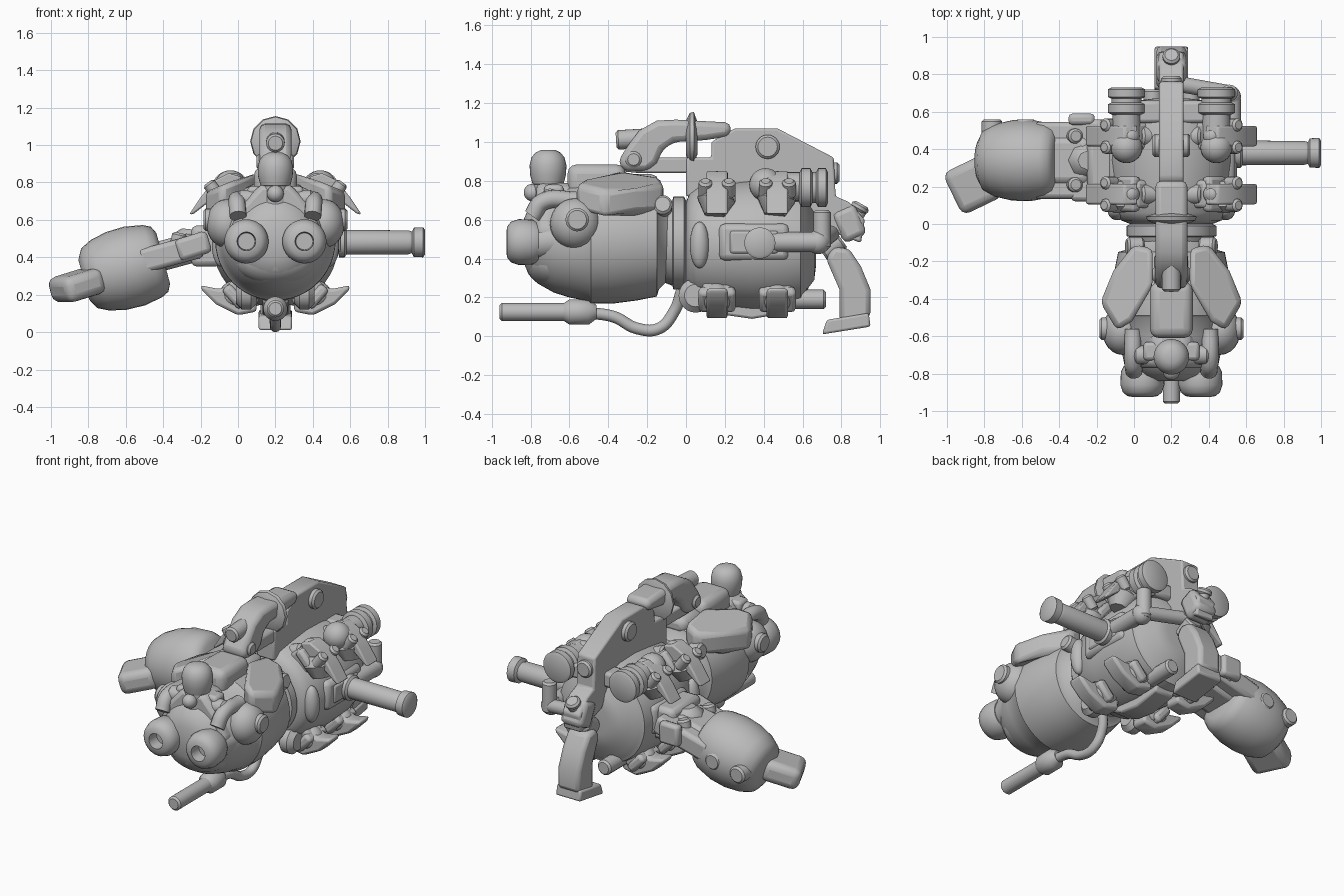
import bpy, bmesh, math
from mathutils import Vector, Matrix

cube = bpy.data.objects.get("Cube")
if cube:
    bpy.data.objects.remove(cube)

grey = bpy.data.materials.new("warm grey")
grey.use_nodes = True
grey.diffuse_color = (0.5, 0.5, 0.5, 1)
grey.node_tree.nodes["Principled BSDF"].inputs["Base Color"].default_value = (0.5, 0.5, 0.5, 1)
CX = 0.2  # the main body's centre plane; every x below is measured from it
SIDES = (("left", 1), ("right", -1))


def finish(name, bm, bevel=0.0, place=None, segments=2):
    bmesh.ops.recalc_face_normals(bm, faces=bm.faces)
    if place:
        bm.transform(place)
    bm.transform(Matrix.Translation((CX, 0, 0)))
    me = bpy.data.meshes.new(name)
    bm.to_mesh(me)
    bm.free()
    ob = bpy.data.objects.new(name, me)
    bpy.context.collection.objects.link(ob)
    me.materials.append(grey)
    if bevel:
        mod = ob.modifiers.new("rounding", "BEVEL")
        mod.width, mod.segments, mod.limit_method = bevel, segments, "ANGLE"
    bpy.ops.object.select_all(action="DESELECT")
    ob.select_set(True)
    bpy.context.view_layer.objects.active = ob
    bpy.ops.object.shade_smooth_by_angle(angle=math.radians(38))
    return ob


def aim(origin, axis):
    return Matrix.Translation(origin) @ Vector(axis).to_track_quat("Z", "Y").to_matrix().to_4x4()


def lathe(name, profile, origin, axis, steps=32):
    """Spin (distance along axis, radius) pairs around the axis."""
    bm = bmesh.new()
    rings = []
    for h, r in profile:
        rings.append([bm.verts.new((r * math.cos(math.tau * i / steps),
                                    r * math.sin(math.tau * i / steps), h)) for i in range(steps)])
    for a, b in zip(rings, rings[1:]):
        for i in range(steps):
            j = (i + 1) % steps
            bm.faces.new((a[i], a[j], b[j], b[i]))
    bm.faces.new(rings[0])
    bm.faces.new(rings[-1])
    return finish(name, bm, place=aim(origin, axis))


def rod(name, a, b, r, soft=0.012, steps=24):
    a, b = Vector(a), Vector(b)
    n = (b - a).length
    return lathe(name, [(0, r - soft), (soft, r), (n - soft, r), (n, r - soft)], a, b - a, steps)


def ball(name, at, size):
    bm = bmesh.new()
    bmesh.ops.create_uvsphere(bm, u_segments=24, v_segments=14, radius=1)
    size = size if isinstance(size, tuple) else (size,) * 3
    return finish(name, bm, place=Matrix.Translation(at) @ Matrix.Diagonal((*size, 1)))


def box(name, at, size, bevel=0.02, axis=None, segments=2):
    bm = bmesh.new()
    bmesh.ops.create_cube(bm, size=1)
    bm.transform(Matrix.Diagonal((*size, 1)))
    return finish(name, bm, bevel, aim(at, axis) if axis else Matrix.Translation(at), segments)


PLANES = {"yz": lambda p, d: (d, *p), "xz": lambda p, d: (p[0], d, p[1]), "xy": lambda p, d: (*p, d)}


def plate(name, outline, lo, hi, plane="yz", bevel=0.012):
    """Extrude a flat outline along the axis its plane leaves out."""
    bm = bmesh.new()
    a, b = ([bm.verts.new(PLANES[plane](p, d)) for p in outline] for d in (lo, hi))
    bm.faces.new(a)
    bm.faces.new(b)
    for i in range(len(a)):
        j = (i + 1) % len(a)
        bm.faces.new((a[i], a[j], b[j], b[i]))
    return finish(name, bm, bevel)


def tube(name, points, r):
    cu = bpy.data.curves.new(name, "CURVE")
    cu.dimensions, cu.bevel_depth, cu.bevel_resolution, cu.use_fill_caps = "3D", r, 4, True
    sp = cu.splines.new("BEZIER")
    sp.bezier_points.add(len(points) - 1)
    for bp, p in zip(sp.bezier_points, points):
        bp.co = (p[0] + CX, p[1], p[2])
        bp.handle_left_type = bp.handle_right_type = "AUTO"
    cu.materials.append(grey)
    bpy.context.collection.objects.link(bpy.data.objects.new(name, cu))


# Head shell, neck rings and engine drum
lathe("head_shell", [(-.84, .1), (-.81, .17), (-.76, .22), (-.68, .265), (-.6, .29), (-.5, .31), (-.49, .32),
                     (-.38, .322), (-.25, .305), (-.15, .285), (-.14, .25), (-.09, .2)], (0, 0, .49), (0, 1, 0), 48)
lathe("neck", [(-.12, .2), (-.07, .22), (-.065, .24), (-.01, .24), (0, .22), (.05, .22)], (0, 0, .48), (0, 1, 0), 40)
lathe("engine_drum", [(.0, .22), (.02, .27), (.06, .3), (.2, .32), (.34, .335), (.5, .33), (.59, .31), (.6, .285),
                      (.62, .26), (.63, .22), (.66, .18), (.67, .1)], (0, 0, .47), (0, 1, 0), 48)
plate("keel", [(.1, .16), (.2, .11), (.34, .09), (.52, .12), (.55, .2), (.1, .2)], -.07, .07)

# Face
plate("face_mask", [(-.08, .79), (.08, .79), (.18, .68), (.25, .54), (.2, .44), (-.2, .44), (-.25, .54), (-.18, .68)],
      -.77, -.58, "xz", .03)
ball("chin", (0, -.68, .39), (.22, .15, .14))
rod("forehead_post", (0, -.71, .66), (0, -.71, .83), .075)
lathe("forehead_lamp", [(0, .06), (.015, .08), (.06, .092), (.11, .095), (.15, .085), (.175, .065), (.19, .035)],
      (0, -.71, .77), (0, 0, 1))
rod("forehead_axle", (-.2, -.7, .71), (.2, -.7, .71), .05)
ball("brow_stud", (0, -.79, .74), .045)
box("crown_pad", (0, -.46, .8), (.23, .3, .17), .05, segments=3)
box("crown_rear", (0, -.25, .78), (.18, .22, .11), .04)

EAR = [(.1, -.13), (.2, -.11), (.31, -.25), (.38, -.42), (.29, -.57), (.21, -.52), (.1, -.33)]
for side, s in SIDES:
    lathe(side + "_snout", [(0, .1), (.03, .115), (.1, .118), (.14, .105), (.16, .08), (.165, .05), (.09, .045)],
          (s * .155, -.76, .485), (0, -1, 0))
    rod(side + "_snout_arm", (s * .15, -.8, .48), (s * .19, -.6, .5), .09)
    ball(side + "_cheek", (s * .26, -.57, .58), (.11, .13, .13))
    rod(side + "_eye_disc", (s * .33, -.56, .6), (s * .385, -.56, .6), .06)
    ball(side + "_temple_knob", (s * .21, -.48, .68), .047)
    tube(side + "_brow_tube", [(s * .2, -.79, .62), (s * .205, -.74, .69), (s * .205, -.56, .7)], .046)
    box(side + "_lamp_bracket", (s * .1, -.68, .74), (.1, .1, .08), .02)
    # Ear shield slopes down outward and toward the neck
    ear = plate(side + "_ear_shield", [(s * a, b) for a, b in EAR], .72, .86, "xy", .03)
    for v in ear.data.vertices:
        v.co.z -= ((v.co.x - CX) * s - .1) * .4 + max(0, v.co.y + .25) * .3
    rod(side + "_jaw_hinge", (s * .15, -.12, .66), (s * .24, -.12, .68), .05)
    # Drum side details
    ball(side + "_side_capsule", (s * .29, .07, .47), (.05, .05, .12))
    rod(side + "_hose_joint", (s * .1, .05, .21), (s * .21, .05, .21), .088, soft=.03)

# Chin barrel and hose
rod("chin_barrel", (0, -.96, .125), (0, -.6, .125), .046)
lathe("chin_barrel_grip", [(0, .045), (.03, .065), (.13, .065), (.17, .035)], (0, -.63, .125), (0, 1, 0))
tube("chin_hose", [(0, -.48, .12), (0, -.37, .1), (0, -.25, .04), (0, -.14, .04), (0, -.06, .13), (.03, -.02, .24)], .03)

# Dorsal plate with grip and ring
plate("dorsal_plate", [(0, .72), (0, .92), (.13, .92), (.13, 1.0), (.25, 1.07), (.47, 1.07), (.76, .92),
                       (.77, .72), (.84, .69), (.92, .6), (.9, .48), (.8, .52), (.68, .56), (.6, .7)], -.065, .065)
plate("grip_base", [(-.34, .85), (-.24, .84), (.05, .84), (.05, .92), (-.14, .92), (-.24, .95)], -.06, .06)
plate("grip", [(-.35, .9), (-.3, .98), (-.24, 1.06), (-.15, 1.11), (-.05, 1.115), (.23, 1.1), (.23, 1.03), (.1, 1.01),
               (-.06, 1.0), (-.12, .96), (-.15, .89), (-.2, .85), (-.32, .85)], -.085, .085, bevel=.04)
rod("grip_bolt", (-.1, -.27, .91), (.1, -.27, .91), .042)
rod("grip_muzzle", (0, -.36, 1.01), (0, -.2, 1.02), .05)
lathe("grip_ring", [(0, .09), (.02, .13), (.04, .135), (.06, .08)], (0, 0, 1.02), (0, 1, 0), 12)
rod("dorsal_disc", (-.1, .42, .975), (.1, .42, .975), .062)
rod("dorsal_rear_stud", (0, .72, .84), (0, .79, .84), .055)

# Tail leg
box("tail_joint", (0, .84, .58), (.16, .13, .17), .03, (0, .4, -.9))
rod("tail_knob_stem", (0, .86, .58), (0, .91, .66), .03)
rod("tail_knob", (0, .885, .645), (0, .905, .68), .047)
plate("tail_leg", [(.72, .4), (.76, .46), (.84, .45), (.9, .36), (.95, .24), (.95, .1), (.79, .07), (.79, .24)],
      -.08, .08, bevel=.025)
plate("tail_foot", [(.7, .01), (.725, .085), (.94, .12), (.95, .05)], -.09, .09)
rod("tail_elbow", (0, .7, .43), (0, .8, .5), .06)

# Exhaust runs along the left side only and feeds the tail
rod("exhaust_pipe", (.32, .42, .485), (.32, .68, .485), .052)
ball("exhaust_joint", (.31, .68, .485), .062)
rod("exhaust_riser", (.31, .7, .45), (.31, .7, .65), .045)
rod("exhaust_link", (.31, .7, .49), (.03, .75, .53), .042)


def pod(name, s, y, low):
    """A thruster clamp: bracket, ball, cone and a swept fin."""
    x, z, up = (.22, .19, -1) if low else (.23, .74, 1)
    out = (s * .75, 0, .66 * up)
    box(name + "_bracket", (s * (x - .04), y, z - .03 * up), (.15, .15, .11), .02, out)
    box(name + "_clamp", (s * x, y, z), (.19, .14, .06), .02, out)
    if low:
        fin = [(.1, .11), (.2, .09), (.32, .15), (.39, .22), (.4, .25), (.3, .23), (.2, .27), (.1, .25)]
        ball(name + "_ball", (s * .2, y, .2), (.1, .08, .08))
    else:
        fin = [(.18, .83), (.25, .85), (.33, .81), (.4, .72), (.46, .63), (.44, .63), (.35, .7), (.24, .72)]
        ball(name + "_ball", (s * .22, y, .8), .05)
        for k in (-.06, .06):
            rod(name + "_bolt", (s * .3, y + k, .72), (s * .36, y + k, .8), .035, steps=12)
        lathe(name + "_nozzle", [(0, .07), (.06, .1), (.14, .055)], (s * .27, y, .76), (s * .25, -.1, -1), 10)
    plate(name + "_fin", [(s * a, b) for a, b in fin], y - .055, y + .055, "xz", .02)
    rod(name + "_inner_bolt", (s * .09, y, z - .02), (s * .17, y, z + .01), .055)


for side, s in SIDES:
    for place, y in (("front", .16), ("rear", .47)):
        pod(f"{side}_{place}_upper_pod", s, y, False)
        pod(f"{side}_{place}_lower_pod", s, y, True)
    # Rear turbine above each upper pod
    ball(side + "_turbine_ball", (s * .24, .41, .78), .085)
    rod(side + "_turbine_neck", (s * .24, .42, .77), (s * .24, .66, .77), .075)
    lathe(side + "_turbine", [(0, .07), (.015, .1), (.06, .1), (.07, .08), (.09, .08), (.1, .1), (.14, .1), (.15, .08)],
          (s * .24, .58, .765), (0, 1, 0))
    box(side + "_turbine_mount", (s * .12, .6, .74), (.14, .12, .1), .02)
    box(side + "_side_frame", (s * .28, .35, .485), (.12, .36, .19), .03)
    box(side + "_side_panel", (s * .335, .35, .485), (.03, .25, .12), .02)
    rod(side + "_lower_pipe", (s * .1, .5, .19), (s * .1, .72, .19), .05, steps=12)

# Left barrel arm
lathe("left_barrel_arm", [(0, .08), (.03, .08), (.04, .066), (.37, .064), (.39, .058), (.4, .078), (.45, .08), (.46, .065)],
      (.34, .38, .48), (1, 0, 0))

# Right forearm with a large fist
FORE = (-.96, 0, -.26)
lathe("fist_shell", [(0, .14), (.02, .18), (.06, .2), (.16, .218), (.26, .215), (.35, .195), (.41, .165), (.44, .11)],
      (-.6, .34, .395), FORE, 32)
box("fist_tip", (-1.06, .21, .25), (.25, .14, .24), .045, (-.87, -.42, -.27), 3)
box("wrist_block", (-.56, .34, .42), (.26, .16, .3), .04, FORE)
lathe("elbow", [(0, .11), (.07, .09), (.1, .05)], (-.46, .34, .45), (.1, 0, 1), 8)
box("shoulder", (-.37, .34, .46), (.16, .3, .22), .03)
for place, y in (("front", .21), ("rear", .47)):
    box(f"forearm_bar_{place}", (-.56, y, .42), (.15, .13, .34), .025, FORE)
    rod(f"forearm_stud_{place}", (-.53, y, .44), (-.51, y, .53), .04)
    box(f"forearm_link_{place}", (-.44, y, .46), (.18, .18, .12), .025, (-.3, 0, .95))
for n, (x, z) in enumerate([(-.96, .31), (-.78, .35)]):
    rod(f"fist_stud_{n}", (x, .46, z), (x, .56, z), .055)
box("forearm_plate", (-.48, .56, .46), (.14, .06, .14), .02)
